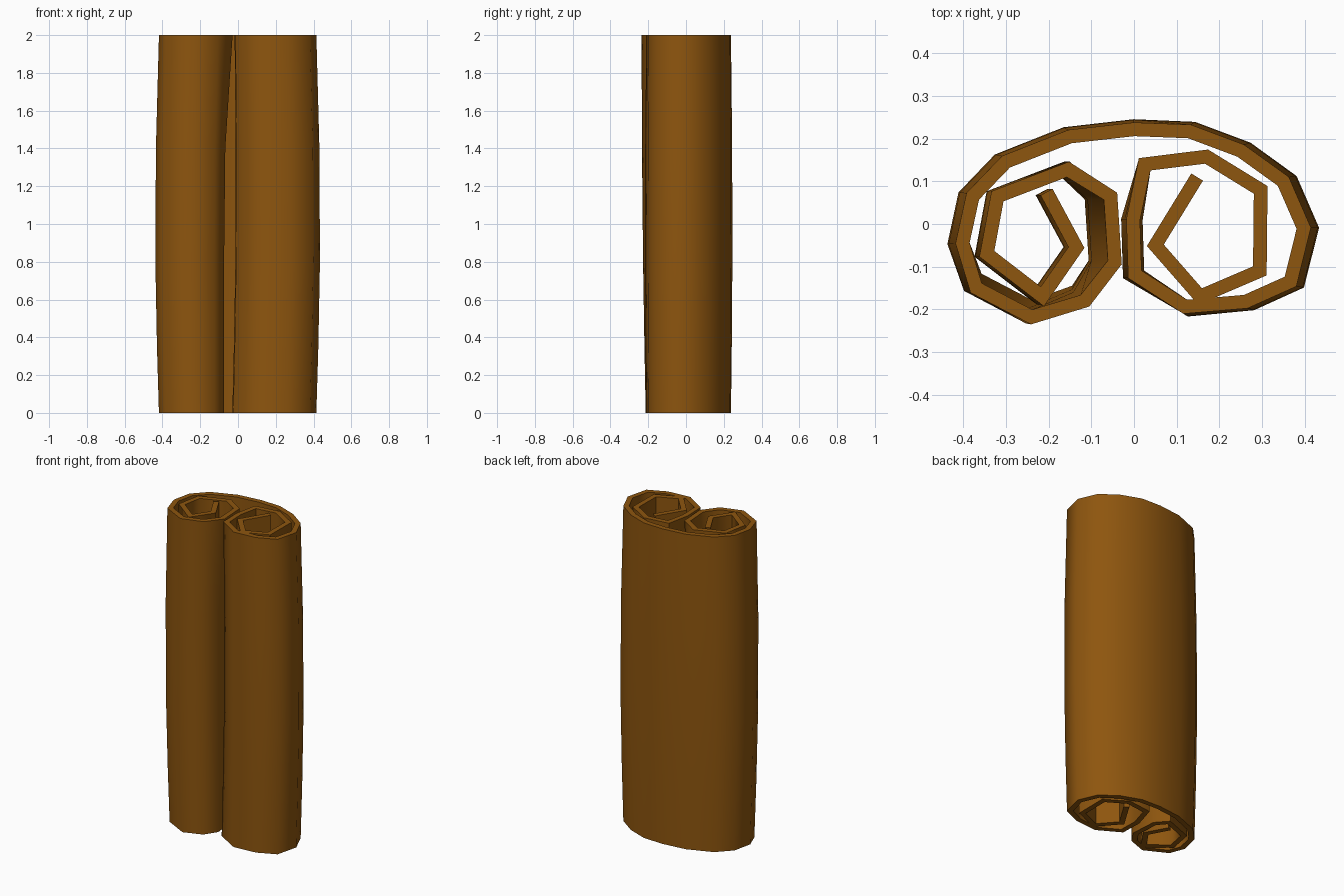
import bpy, bmesh, math
from mathutils import Vector

if "Cube" in bpy.data.objects:
    bpy.data.objects.remove(bpy.data.objects["Cube"])

bark = bpy.data.materials.new("cinnamon brown")
bark.diffuse_color = (0.27, 0.092, 0.0045, 1)
bark.use_nodes = True
bark.node_tree.nodes["Principled BSDF"].inputs["Base Color"].default_value = bark.diffuse_color

# Centre line of the bark sheet, seen from above: left curl, back, right curl
path = [(-.205, .075), (-.135, -.055), (-.215, -.17), (-.345, -.07), (-.32, .065),
        (-.155, .128), (-.055, .065), (-.045, -.09), (-.115, -.18), (-.24, -.218),
        (-.37, -.15), (-.402, -.045), (-.378, .065), (-.30, .146), (-.15, .205),
        (0, .222), (.13, .217), (.25, .172), (.35, .1), (.398, -.01), (.367, -.135),
        (.262, -.182), (.12, -.194), (.002, -.118), (-.002, .01), (.025, .14),
        (.17, .158), (.297, .08), (.295, -.11), (.155, -.17), (.05, -.05), (.148, .11)]
levels = [0, 0.35, 0.8, 1.4, 2.0]


def section_point(i, x, y, z):
    """Bulge the wrap outward and squeeze the left curl along the height."""
    bulge = math.sin(math.pi * z / 2)
    if 9 <= i <= 22:
        d = Vector((x, y)).normalized() * 0.02 * bulge
        x, y = x + d.x, y + d.y * 0.4
    elif i in (6, 7, 8):
        x -= (0.045 if i < 8 else 0.02) * min(1, (2 - z) / 0.7)
    elif i < 6:
        x -= 0.012 * bulge
    elif i in (23, 24):
        x += 0.012 * bulge - 0.012 * (1 - z / 2)
    if 8 <= i <= 10:
        y += 0.022 * (1 - z / 2)
    return x, y, z


# Sheet of bark rolled in from both edges
bm = bmesh.new()
rows = [[bm.verts.new(section_point(i, x, y, z)) for i, (x, y) in enumerate(path)]
        for z in levels]
for a, b in zip(rows, rows[1:]):
    for i in range(len(path) - 1):
        bm.faces.new((a[i], a[i + 1], b[i + 1], b[i]))
mesh = bpy.data.meshes.new("cinnamon_stick")
bm.to_mesh(mesh)
bm.free()
mesh.materials.append(bark)
stick = bpy.data.objects.new("cinnamon_stick", mesh)
bpy.context.collection.objects.link(stick)

# Give the bark its thickness
solid = stick.modifiers.new("thickness", "SOLIDIFY")
solid.thickness = 0.032
solid.offset = 0
solid.use_even_offset = True
bpy.context.view_layer.objects.active = stick
stick.select_set(True)
bpy.ops.object.modifier_apply(modifier=solid.name)

# Keep the two cut ends flat
for v in stick.data.vertices:
    if v.co.z < 0.1:
        v.co.z = 0
    elif v.co.z > 1.9:
        v.co.z = 2
bpy.ops.object.shade_smooth_by_angle(angle=math.radians(65))
